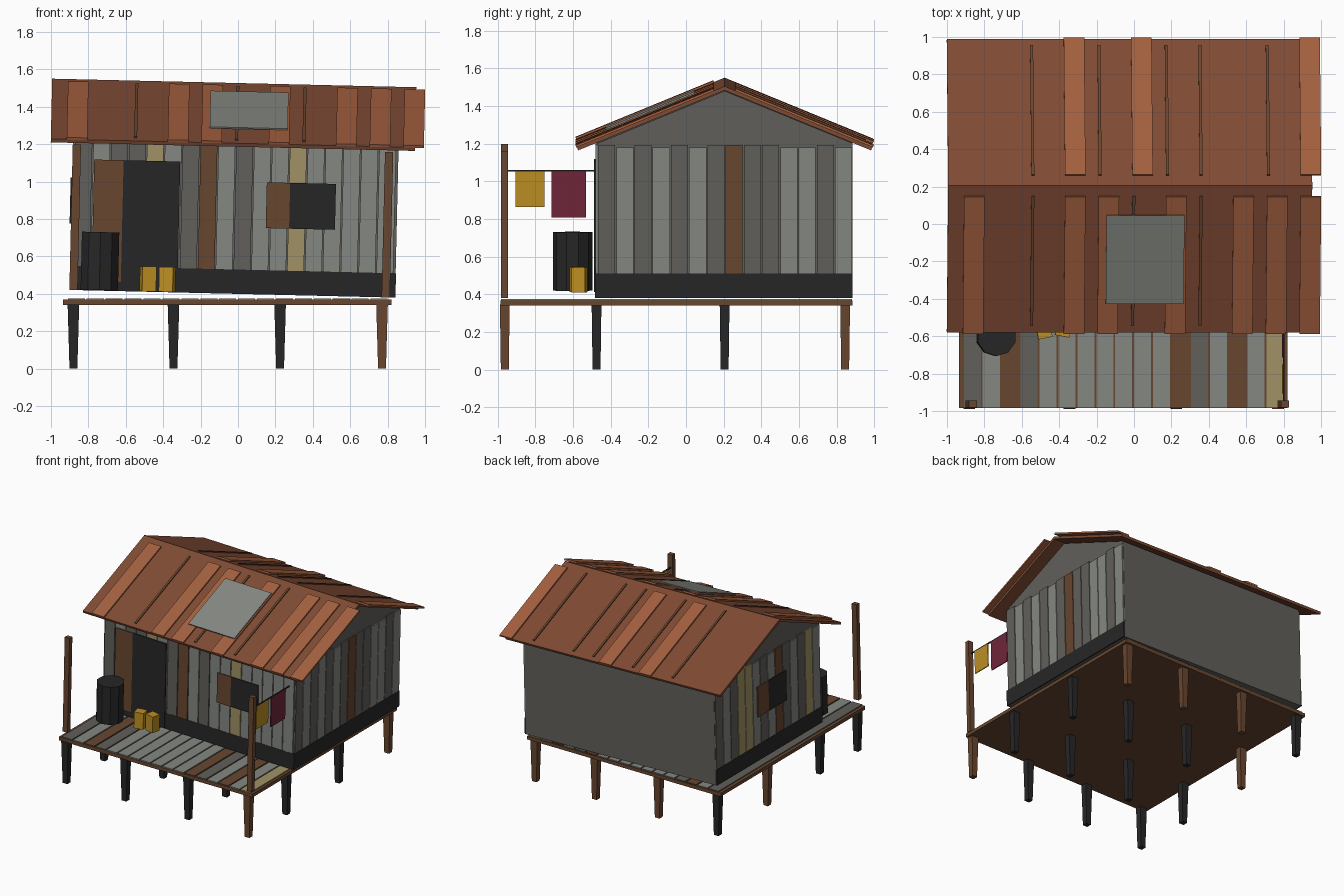
import bpy, bmesh, math
from mathutils import Matrix, Vector

cube = bpy.data.objects.get("Cube")
if cube:
    bpy.data.objects.remove(cube, do_unlink=True)


# Materials
def material(name, *srgb):
    m = bpy.data.materials.new(name)
    m.use_nodes = True
    col = [((c + 0.055) / 1.055) ** 2.4 for c in srgb] + [1]
    m.diffuse_color = col
    m.node_tree.nodes["Principled BSDF"].inputs["Base Color"].default_value = col
    return m


MATS = {
    "l": material("light weathered grey", .52, .53, .51),
    "m": material("dark weathered grey", .38, .375, .355),
    "b": material("brown wood", .41, .275, .185),
    "s": material("straw wood", .63, .575, .40),
    "k": material("charcoal", .15, .15, .15),
    "r": material("rust", .50, .295, .205),
    "o": material("light rust", .64, .375, .245),
    "y": material("yellow", .74, .56, .14),
    "c": material("crimson cloth", .44, .15, .23),
}

# The whole house leans slightly towards +x; the deck stays level
PIVOT = Vector((-0.03, 0, 0.40))
LEAN = Matrix.Translation(PIVOT) @ Matrix.Rotation(0.0235, 4, "Y") @ Matrix.Translation(-PIVOT)
LEVEL = Matrix.Identity(4)


def finish(name, bm, keys, matrix):
    bm.transform(matrix)
    bmesh.ops.recalc_face_normals(bm, faces=bm.faces)
    me = bpy.data.meshes.new(name)
    bm.to_mesh(me)
    bm.free()
    for k in keys:
        me.materials.append(MATS[k])
    ob = bpy.data.objects.new(name, me)
    bpy.context.collection.objects.link(ob)
    return ob


def boxes(name, parts, matrix=LEAN):
    """One object from boxes given as (low corner, high corner, colour key)."""
    bm = bmesh.new()
    keys = sorted({p[2] for p in parts})
    for lo, hi, key in parts:
        lo, hi = Vector(lo), Vector(hi)
        m = Matrix.Translation((lo + hi) / 2) @ Matrix.Diagonal((*(hi - lo), 1))
        verts = bmesh.ops.create_cube(bm, size=1, matrix=m)["verts"]
        for f in {f for v in verts for f in v.link_faces}:
            f.material_index = keys.index(key)
    return finish(name, bm, keys, matrix)


def strips(colours, start, end, gap=.006):
    """Split a span into evenly spaced boards."""
    step = (end - start) / len(colours)
    for i, key in enumerate(colours):
        yield start + i * step + gap / 2, start + (i + 1) * step - gap / 2, key


# Stilts, tapering downwards
STILT_X = (-.88, -.345, .225, .77)
STILT_Y = (-.962, -.475, .205, .845)
BROWN = {(3, 0), (3, 3), (2, 3), (1, 3), (0, 2)}
for i, x in enumerate(STILT_X):
    for j, y in enumerate(STILT_Y):
        bm = bmesh.new()
        bmesh.ops.create_cube(bm, size=1)
        for v in bm.verts:
            top = v.co.z > 0
            v.co.x *= .062 if top else .042
            v.co.y *= .052 if top else .042
            v.co.z = .345 if top else 0
        key = "b" if (i, j) in BROWN else "k"
        finish(f"stilt_{i}_{j}", bm, key, Matrix.Translation((x, y, 0)))

# Deck frame and boards
X0, X1, Y0, Y1 = -.935, .82, -.985, .885
boxes("deck_frame", [((X0, Y0, .34), (X1, Y1, .368), "b")], LEVEL)
boxes("deck_boards", [((a, Y0 + .003, .366), (b, Y1 - .005, .376), k)
                      for a, b, k in strips("mlbmlllllllbmlbls", -.915, .805, .01)], LEVEL)

# House body with gables
WX0, WX1, WY0, WY1, RIDGE = -.89, .83, -.47, .885, .205
bm = bmesh.new()
profile = [(WY0, .40), (WY1, .40), (WY1, 1.222), (RIDGE, 1.50), (WY0, 1.222)]
face = bm.faces.new([bm.verts.new((WX0, y, z)) for y, z in profile])
side = bmesh.ops.extrude_face_region(bm, geom=[face])["geom"]
bmesh.ops.translate(bm, vec=(WX1 - WX0, 0, 0),
                    verts=[v for v in side if isinstance(v, bmesh.types.BMVert)])
finish("house_body", bm, "m", LEAN)

# Wall boards above a dark base strip
T, SILL, TOP = .01, .53, 1.214
boxes("front_boards", [((a, WY0 - T, SILL), (b, WY0, TOP), k)
                       for a, b, k in strips("mlmmslmblmllslllll", WX0, WX1)])
boxes("left_boards", [((WX1, a, SILL), (WX1 + T, b, TOP - (.014 if k == "l" else 0)), k)
                      for a, b, k in strips("mlmlmlmbmmllml", WY0, WY1)])
boxes("right_boards", [((WX0 - T, a, SILL), (WX0, b, TOP - (.014 if k == "l" else 0)), k)
                       for a, b, k in strips("lsmlmblmlssmlm", WY0, WY1)])
E = .012
boxes("base_strip", [
    ((WX0 - E, WY0 - E, .40), (WX1 + E, WY0, SILL), "k"),
    ((WX1, WY0, .40), (WX1 + E, WY1, SILL), "k"),
    ((WX0 - E, WY0, .40), (WX0, WY1, SILL), "k"),
])

# Door, windows and their shutters
F0, F1 = WY0 - .019, WY0 - T
boxes("door_opening", [((-.628, F0, .405), (-.325, F1, 1.10), "k")])
boxes("door_shutter", [((-.785, F0, .45), (-.628, F1, 1.10), "b")])
boxes("front_window", [((.265, F0, .755), (.51, F1, 1.0), "k")])
boxes("front_shutter", [((.14, F0, .755), (.265, F1, 1.0), "b")])
S0, S1 = WX0 - .019, WX0 - T
boxes("side_window", [((S0, -.02, .755), (S1, .21, 1.0), "k")])
boxes("side_shutter", [((S0, .21, .755), (S1, .35, 1.0), "b")])

# Roof: each slope laid out as x, distance down from ridge, height above sheet
RUN, DROP = .785, .322
LENGTH = math.hypot(RUN, DROP)
C, S = RUN / LENGTH, DROP / LENGTH
PITCH, PANEL = .18, .11


def slope(side):
    m = Matrix(((1, 0, 0, 0), (0, side * C, side * S, RIDGE),
                (0, -S, C, 1.527), (0, 0, 0, 1)))
    return LEAN @ m


# p = raised light panel, i = narrow seam, - = bare sheet
for name, side, layout in (("front", -1, "p-ippipippp"), ("back", 1, "--ipipii-ip")):
    if side < 0:
        layout = "p-ippipi" + "ppp"
    m = slope(side)
    boxes(f"{name}_roof", [((-1.02, 0, -.02), (.927, LENGTH, 0), "r")], m)
    parts = []
    for i, kind in enumerate(layout):
        x = -.935 + i * PITCH
        if kind == "p":
            parts.append(((x, .06, -.001), (x + PANEL, LENGTH + .003, .012), "o"))
        elif kind == "i":
            parts.append(((x, .06, -.001), (x + .016, LENGTH - .04, .008), "b"))
    boxes(f"{name}_roof_panels", parts, m)
boxes("roof_patch", [((-.172, .165, .012), (.245, .675, .02), "l")], slope(-1))

# Porch poles
for name, x in (("right_pole", -.88), ("left_pole", .79)):
    boxes(name, [((x - .022, -.982, .40), (x + .022, -.945, 1.178), "b")])

# Clothesline with two cloths
LX = .785
boxes("clothesline", [((LX - .004, -.96, 1.07), (LX + .004, -.47, 1.078), "k")])
boxes("yellow_cloth", [((LX - .004, -.905, .882), (LX + .004, -.752, 1.073), "y")])
boxes("crimson_cloth", [((LX - .004, -.715, .827), (LX + .004, -.53, 1.073), "c")])

# Barrel
bm = bmesh.new()
bmesh.ops.create_cone(bm, cap_ends=True, segments=10, radius1=.105, radius2=.105, depth=.31)
finish("barrel", bm, "k", LEAN @ Matrix.Translation((-.742, -.602, .558)))

# Fuel cans
for n, (x, y, turn) in enumerate(((-.483, -.575, .2), (-.38, -.565, -.2))):
    place = LEAN @ Matrix.Translation((x, y, .40)) @ Matrix.Rotation(turn, 4, "Z")
    boxes(f"fuel_can_{n}", [((-.038, -.036, .002), (.038, .036, .135), "y")], place)
